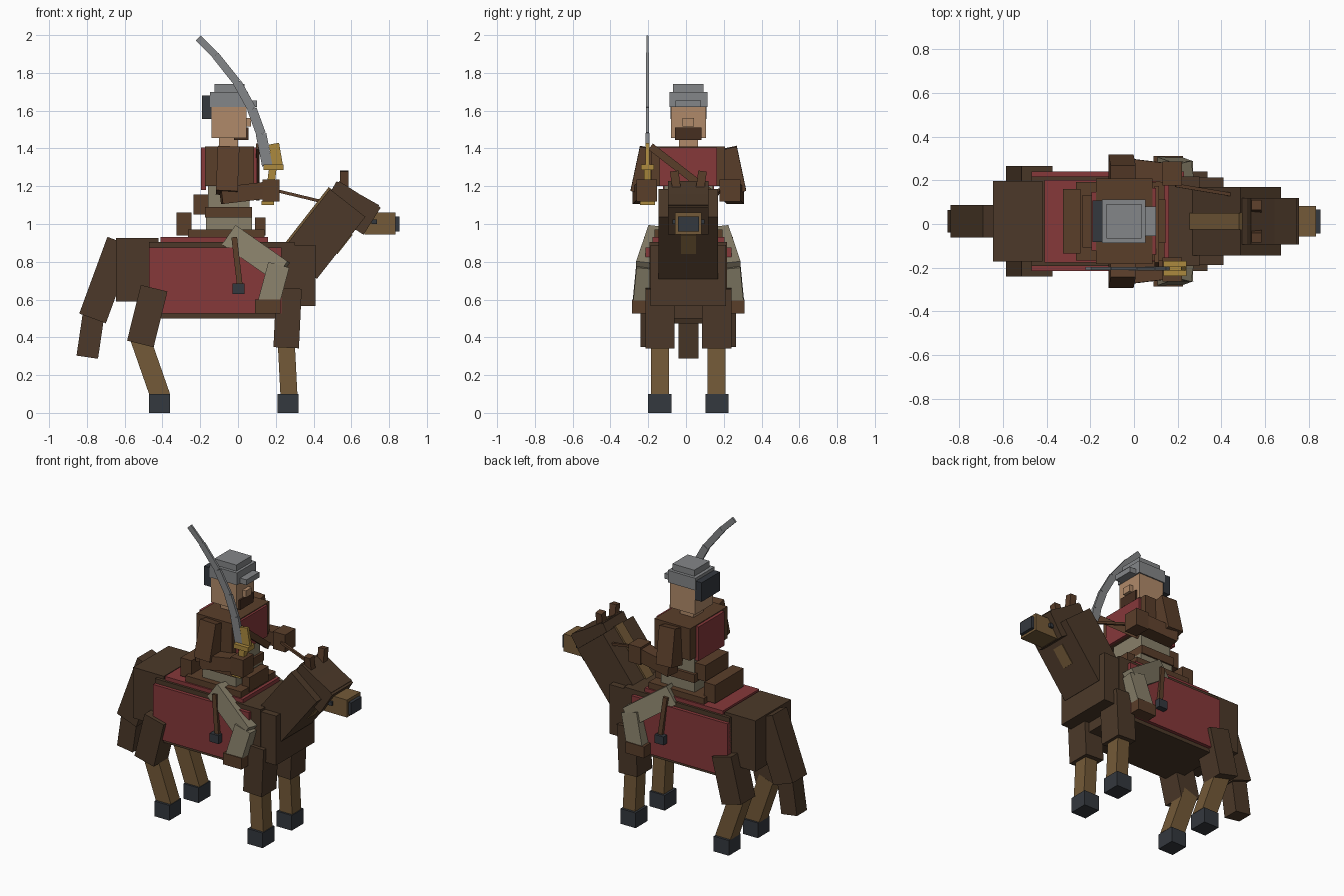
import bpy, bmesh
from math import radians
from mathutils import Matrix, Vector

YC = 0.0125  # centre plane of horse and rider


def material(name, rgb):
    m = bpy.data.materials.new(name)
    m.diffuse_color = [((c / 255 + 0.055) / 1.055) ** 2.4 for c in rgb] + [1]
    return m


COAT = material("dark coat", (76, 57, 41))
TAN_COAT = material("light coat", (116, 90, 56))
HOOF = material("hoof", (52, 56, 62))
RED = material("red cloth", (134, 56, 58))
LEATHER = material("leather", (90, 62, 42))
DARK = material("dark hair", (70, 46, 32))
CLOTH = material("pale cloth", (136, 128, 106))
SKIN = material("skin", (176, 138, 106))
STEEL = material("steel", (132, 134, 136))
GOLD = material("brass", (172, 138, 62))


def block(name, mat, size, matrix):
    bm = bmesh.new()
    bmesh.ops.create_cube(bm, size=1)
    bm.transform(matrix @ Matrix.Diagonal((*size, 1)))
    me = bpy.data.meshes.new(name)
    bm.to_mesh(me)
    bm.free()
    me.materials.append(mat)
    ob = bpy.data.objects.new(name, me)
    bpy.context.collection.objects.link(ob)
    return ob


def box(name, mat, x, y, z, tilt=0):
    """Box from ranges; y given relative to the centre plane; tilt about y."""
    c = Vector(((x[0] + x[1]) / 2, YC + (y[0] + y[1]) / 2, (z[0] + z[1]) / 2))
    rot = Matrix.Rotation(radians(tilt), 4, 'Y')
    return block(name, mat, (x[1] - x[0], y[1] - y[0], z[1] - z[0]), Matrix.Translation(c) @ rot)


def beam(name, mat, p, q, width, depth):
    """Box running from p to q; width in the xz plane, depth along y."""
    p, q = Vector(p), Vector(q)
    p.y += YC
    q.y += YC
    z = (q - p).normalized()
    x = Vector((0, 1, 0)).cross(z).normalized()
    y = z.cross(x)
    m = Matrix((x, y, z)).transposed().to_4x4()
    return block(name, mat, (width, depth, (q - p).length),
                 Matrix.Translation((p + q) / 2) @ m)


def mid(w):
    return (-w / 2, w / 2)


# horse trunk
box("barrel", COAT, (-0.47, 0.30), mid(0.41), (0.50, 0.905))
box("hindquarters", COAT, (-0.645, -0.42), mid(0.37), (0.59, 0.925))
box("chest", COAT, (0.20, 0.41), mid(0.40), (0.565, 0.89))

# neck, mane, head
beam("neck", COAT, (0.324, 0, 0.783), (0.581, 0, 1.111), 0.238, 0.315)
beam("mane", TAN_COAT, (0.25, 0, 0.86), (0.50, 0, 1.18), 0.05, 0.075)
beam("throat_patch", TAN_COAT, (0.515, 0, 0.85), (0.595, 0, 0.952), 0.03, 0.08)
beam("horse_head", COAT, (0.49, 0, 1.155), (0.71, 0, 1.015), 0.17, 0.215)
beam("forehead", COAT, (0.49, 0, 1.17), (0.715, 0, 1.043), 0.13, 0.215)
box("muzzle", TAN_COAT, (0.67, 0.835), mid(0.14), (0.945, 1.06))
box("nose", HOOF, (0.83, 0.855), mid(0.11), (0.96, 1.04))

# tail
beam("tail_upper", COAT, (-0.621, 0, 0.906), (-0.77, 0, 0.50), 0.15, 0.15)
beam("tail_lower", COAT, (-0.765, 0, 0.52), (-0.798, 0, 0.295), 0.115, 0.105)

# blanket and saddle
box("blanket_sides", RED, (-0.47, 0.23), mid(0.455), (0.525, 0.875))
box("blanket_top", RED, (-0.41, 0.16), mid(0.38), (0.90, 0.93))
box("saddle_seat", LEATHER, (-0.265, 0.14), mid(0.36), (0.925, 0.97))
box("cantle", LEATHER, (-0.325, -0.245), mid(0.295), (0.94, 1.06))
box("pommel", LEATHER, (0.09, 0.145), mid(0.20), (0.94, 1.035))

# mirrored parts of horse and rider
for s, side in ((-1, "near"), (1, "far")):
    def rng(a, b):
        return tuple(sorted((s * a, s * b)))
    beam(side + "_hind_thigh", COAT, (-0.444, s * 0.178, 0.66), (-0.517, s * 0.178, 0.365), 0.145, 0.15)
    beam(side + "_hind_shank", TAN_COAT, (-0.52, s * 0.15, 0.40), (-0.41, s * 0.15, 0.085), 0.105, 0.095)
    box(side + "_hind_hoof", HOOF, (-0.47, -0.36), rng(0.09, 0.213), (0, 0.1))
    beam(side + "_front_upper_leg", COAT, (0.27, s * 0.15, 0.66), (0.255, s * 0.15, 0.345), 0.135, 0.155)
    beam(side + "_front_shank", TAN_COAT, (0.255, s * 0.15, 0.38), (0.27, s * 0.15, 0.085), 0.09, 0.095)
    box(side + "_front_hoof", HOOF, (0.21, 0.32), rng(0.09, 0.213), (0, 0.1))
    beam(side + "_ear", LEATHER, (0.562, s * 0.06, 1.17), (0.562, s * 0.075, 1.28), 0.045, 0.045)
    box(side + "_horse_eye", HOOF, (0.708, 0.735), rng(0.06, 0.085), (1.0, 1.025))
    # stirrup
    beam(side + "_stirrup_strap", LEATHER, (-0.02, s * 0.225, 0.93), (0.01, s * 0.24, 0.67), 0.03, 0.02)
    box(side + "_stirrup", HOOF, (-0.03, 0.035), rng(0.22, 0.265), (0.63, 0.685))
    # rider legs
    beam(side + "_thigh", CLOTH, (-0.04, s * 0.155, 0.937), (0.235, s * 0.22, 0.745), 0.125, 0.115)
    beam(side + "_shin", CLOTH, (0.215, s * 0.235, 0.78), (0.16, s * 0.255, 0.575), 0.115, 0.08)
    box(side + "_boot", LEATHER, (0.09, 0.225), rng(0.215, 0.298), (0.525, 0.60))
    # rider arms
    beam(side + "_upper_arm", LEATHER, (-0.05, s * 0.20, 1.40), (-0.06, s * 0.25, 1.165), 0.115, 0.115)
    beam(side + "_forearm", LEATHER, (-0.09, s * 0.25, 1.15), (0.16, s * 0.22, 1.18), 0.09, 0.09)
    box(side + "_hand", LEATHER, (0.13, 0.22), rng(0.165, 0.275), (1.12, 1.235))

# rider torso
box("hips", CLOTH, (-0.17, 0.075), mid(0.28), (0.93, 1.04))
box("belt", LEATHER, (-0.175, 0.075), mid(0.30), (1.035, 1.09))
box("waist", CLOTH, (-0.16, 0.06), mid(0.26), (1.09, 1.23))
box("back_pouch", LEATHER, (-0.235, -0.16), mid(0.24), (1.05, 1.155))
box("torso", LEATHER, (-0.175, 0.085), mid(0.39), (1.20, 1.41))
box("chest_panel", RED, (0.08, 0.10), mid(0.305), (1.20, 1.405))
box("back_panel", RED, (-0.195, -0.17), mid(0.27), (1.18, 1.405))
beam("chest_sash", LEATHER, (0.105, -0.20, 1.41), (0.105, 0.15, 1.14), 0.02, 0.04)

# rider head and helmet
box("neck_stub", SKIN, (-0.10, 0.0), mid(0.10), (1.40, 1.47))
box("rider_head", SKIN, (-0.14, 0.045), mid(0.185), (1.455, 1.65))
box("rider_nose", SKIN, (0.04, 0.07), mid(0.06), (1.515, 1.56))
box("beard", DARK, (-0.02, 0.056), mid(0.14), (1.445, 1.51))
box("helmet_band", STEEL, (-0.147, 0.053), mid(0.20), (1.62, 1.70))
box("helmet_crown", STEEL, (-0.125, 0.035), mid(0.16), (1.70, 1.74))
box("helmet_visor", STEEL, (0.045, 0.10), mid(0.135), (1.62, 1.655))
box("nape_guard", HOOF, (-0.19, -0.14), mid(0.19), (1.555, 1.68))

# reins from the far hand
beam("rein", LEATHER, (0.19, 0.165, 1.18), (0.46, 0.12, 1.115), 0.016, 0.016)

# curved sword in the near hand
SY = -0.2165
box("sword_pommel", GOLD, (0.125, 0.19), (SY - 0.04, SY + 0.04), (1.10, 1.122))
beam("sword_grip", GOLD, (0.16, SY, 1.11), (0.185, SY, 1.30), 0.04, 0.035)
box("sword_guard", GOLD, (0.135, 0.24), (SY - 0.035, SY + 0.035), (1.285, 1.315))
beam("sword_langet", GOLD, (0.21, SY, 1.31), (0.19, SY, 1.425), 0.055, 0.02)
path = [(0.155, 1.31), (0.122, 1.476), (0.074, 1.608), (-0.005, 1.75), (-0.12, 1.894), (-0.21, 1.984)]
for i, (a, b) in enumerate(zip(path, path[1:])):
    beam("blade_segment", STEEL, (a[0], SY, a[1]), (b[0], SY, b[1]), 0.056 - 0.005 * i, 0.02 - 0.002 * i)
